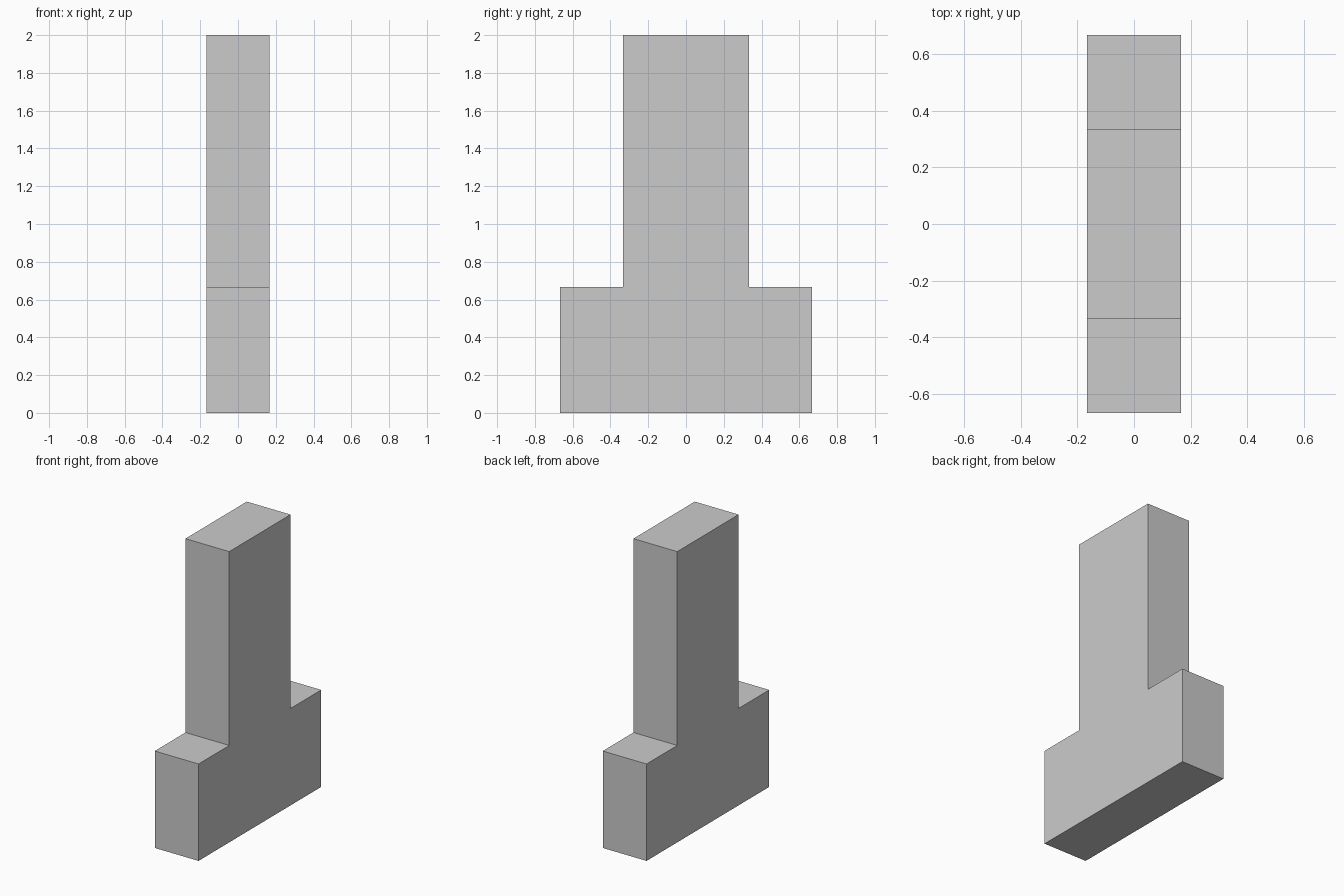
import bpy
import bmesh

if "Cube" in bpy.data.objects:
    bpy.data.objects.remove(bpy.data.objects["Cube"])

THIRD = 1 / 3
HALF_X = THIRD / 2

# Stepped outline in the y-z plane: one side, then mirrored
side = [(2 * THIRD, 0), (2 * THIRD, 2 * THIRD), (THIRD, 2 * THIRD), (THIRD, 2)]
outline = side + [(-y, z) for y, z in reversed(side)]

# Extrude the outline along x into a solid block
bm = bmesh.new()
face = bm.faces.new([bm.verts.new((-HALF_X, y, z)) for y, z in outline])
result = bmesh.ops.extrude_face_region(bm, geom=[face], use_keep_orig=True)
new_verts = [g for g in result["geom"] if isinstance(g, bmesh.types.BMVert)]
bmesh.ops.translate(bm, verts=new_verts, vec=(2 * HALF_X, 0, 0))
bmesh.ops.recalc_face_normals(bm, faces=bm.faces)

mesh = bpy.data.meshes.new("stepped_block")
bm.to_mesh(mesh)
bm.free()
block = bpy.data.objects.new("stepped_block", mesh)
bpy.context.collection.objects.link(block)
